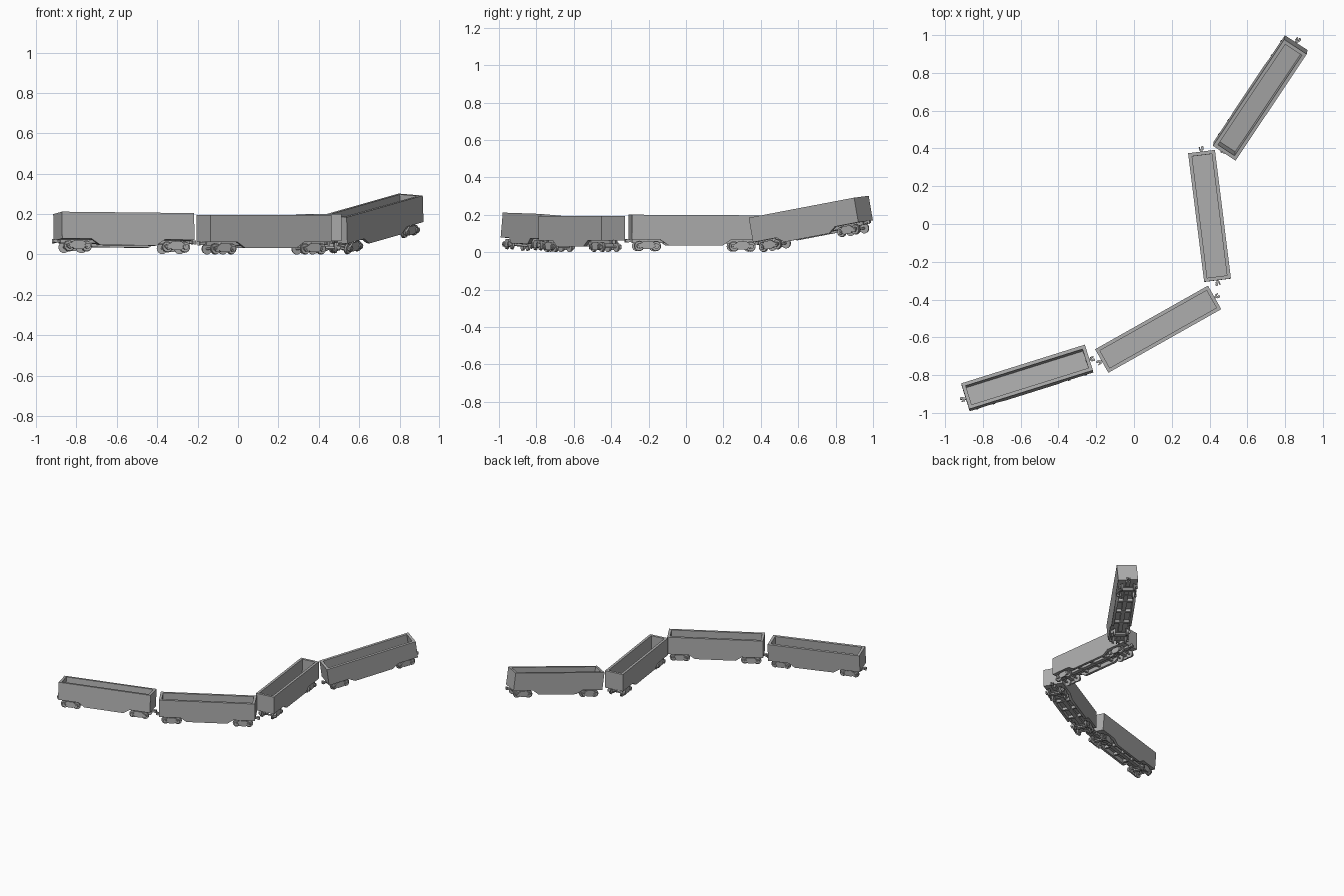
import bpy, bmesh
from math import radians, pi
from mathutils import Matrix, Vector, Euler

cube = bpy.data.objects.get("Cube")
if cube:
    bpy.data.objects.remove(cube, do_unlink=True)

grey = bpy.data.materials.new("wagon_grey")
grey.use_nodes = True
colour = (0.42, 0.42, 0.42, 1)
grey.diffuse_color = colour
grey.node_tree.nodes["Principled BSDF"].inputs["Base Color"].default_value = colour

HALF_LEN, HALF_WID, WALL = 0.343, 0.0715, 0.019
TOP, FLOOR, UNDER, SKIRT = 0.195, 0.072, 0.062, 0.032


def box(bm, lo, hi):
    lo, hi = Vector(lo), Vector(hi)
    m = Matrix.Translation((lo + hi) / 2) @ Matrix.Diagonal((*(hi - lo), 1))
    bmesh.ops.create_cube(bm, size=1, matrix=m)


def cylinder(bm, centre, radius, depth, axis="Y", sides=20, taper=1):
    turn = Matrix.Rotation(-pi / 2, 4, "X") if axis == "Y" else Matrix()
    bmesh.ops.create_cone(bm, cap_ends=True, segments=sides, radius1=radius,
                          radius2=radius * taper, depth=depth,
                          matrix=Matrix.Translation(centre) @ turn)


def plate(bm, outline, y, thickness):
    """Upright plate: an x-z outline thickened along y."""
    face = bm.faces.new([bm.verts.new((x, y, z)) for x, z in outline])
    new = bmesh.ops.extrude_face_region(bm, geom=[face])["geom"]
    moved = [v for v in new if isinstance(v, bmesh.types.BMVert)]
    bmesh.ops.translate(bm, verts=moved, vec=(0, thickness, 0))


def mirrored(half):
    """Complete a half outline across x = 0."""
    return half + [(-x, z) for x, z in reversed(half)]


def finish(bm, name):
    bmesh.ops.recalc_face_normals(bm, faces=bm.faces)
    mesh = bpy.data.meshes.new(name)
    bm.to_mesh(mesh)
    bm.free()
    mesh.materials.append(grey)
    mesh.shade_smooth()
    mesh.set_sharp_from_angle(angle=radians(35))
    return mesh


def make_body():
    bm = bmesh.new()
    side = mirrored([(HALF_LEN, TOP), (HALF_LEN, UNDER), (0.19, UNDER), (0.145, SKIRT)])
    inner = HALF_WID - WALL
    plate(bm, side, inner, WALL)
    plate(bm, side, -HALF_WID, WALL)
    for s in (-1, 1):
        a, b = sorted((s * HALF_LEN, s * (HALF_LEN - WALL)))
        box(bm, (a, -inner, UNDER), (b, inner, TOP))
    x = HALF_LEN - WALL
    box(bm, (-x, -inner, UNDER), (x, inner, FLOOR))
    return finish(bm, "open_wagon_body")


def make_underframe():
    bm = bmesh.new()
    # centre sill and cross beams
    box(bm, (-0.335, -0.015, 0.045), (0.335, 0.015, UNDER))
    for x in (-0.12, 0, 0.12):
        box(bm, (x - 0.008, -0.053, 0.042), (x + 0.008, 0.053, UNDER))
    return finish(bm, "underframe")


def make_coupler():
    bm = bmesh.new()
    # shank, knuckle and guard arm
    box(bm, (-0.02, -0.006, 0.049), (0.012, 0.006, 0.061))
    box(bm, (0.008, -0.012, 0.047), (0.016, 0.012, 0.063))
    cylinder(bm, (0.022, -0.007, 0.055), 0.007, 0.02, "Z", 12)
    box(bm, (0.014, 0.006, 0.048), (0.026, 0.012, 0.062))
    return finish(bm, "coupler")


def make_wheels():
    bm = bmesh.new()
    for x in (-0.045, 0.045):
        cylinder(bm, (x, 0, 0.028), 0.006, 0.11, sides=12)
        for s in (-1, 1):
            cylinder(bm, (x, s * 0.047, 0.028), 0.025, 0.009, sides=24)
            cylinder(bm, (x, s * 0.041, 0.028), 0.028, 0.003, sides=24)
    return finish(bm, "wheelsets")


def make_bogie_frame():
    bm = bmesh.new()
    side = mirrored([(0.062, 0.036), (0.06, 0.022), (0.034, 0.022), (0.022, 0.012)])
    side = mirrored([(0.022, 0.055), (0.036, 0.044)] + side[:4])
    for s in (-1, 1):
        plate(bm, side, s * 0.057 - 0.005, 0.01)
        for x in (-0.045, 0.045):
            cylinder(bm, (x, s * 0.062, 0.028), 0.014, 0.012, sides=16)
            cylinder(bm, (x, s * 0.069, 0.028), 0.007, 0.004, sides=12)
    # bolster and pivot
    box(bm, (-0.014, -0.054, 0.03), (0.014, 0.054, 0.05))
    cylinder(bm, (0, 0, 0.055), 0.018, 0.02, "Z", 16)
    return finish(bm, "bogie_frame")


# parts: name, mesh, local placements
ends = [Matrix.Translation((HALF_LEN, 0, 0)),
        Matrix.Rotation(pi, 4, "Z") @ Matrix.Translation((HALF_LEN, 0, 0))]
bogies = [Matrix.Translation((s * 0.255, 0, 0)) for s in (1, -1)]
parts = [("body", make_body(), [Matrix()]),
         ("underframe", make_underframe(), [Matrix()]),
         ("coupler", make_coupler(), ends),
         ("wheelsets", make_wheels(), bogies),
         ("bogie_frame", make_bogie_frame(), bogies)]

# wagons: name, position, roll / pitch / yaw in degrees
wagons = [("first_wagon", (-0.563, -0.826, 0.008), (-5, 0.6, 17.4)),
          ("second_wagon", (0.128, -0.557, 0.0), (0, 0, 29.4)),
          ("third_wagon", (0.40, 0.042, 0.004), (0, 0.3, 97.1)),
          ("tilted_wagon", (0.672, 0.689, 0.051), (4, -9, 56.2))]

for wagon, position, angles in wagons:
    turn = Euler([radians(a) for a in angles]).to_matrix().to_4x4()
    place = Matrix.Translation(position) @ turn
    for part, mesh, spots in parts:
        for spot in spots:
            obj = bpy.data.objects.new(f"{wagon}_{part}", mesh)
            bpy.context.collection.objects.link(obj)
            obj.matrix_world = place @ spot
